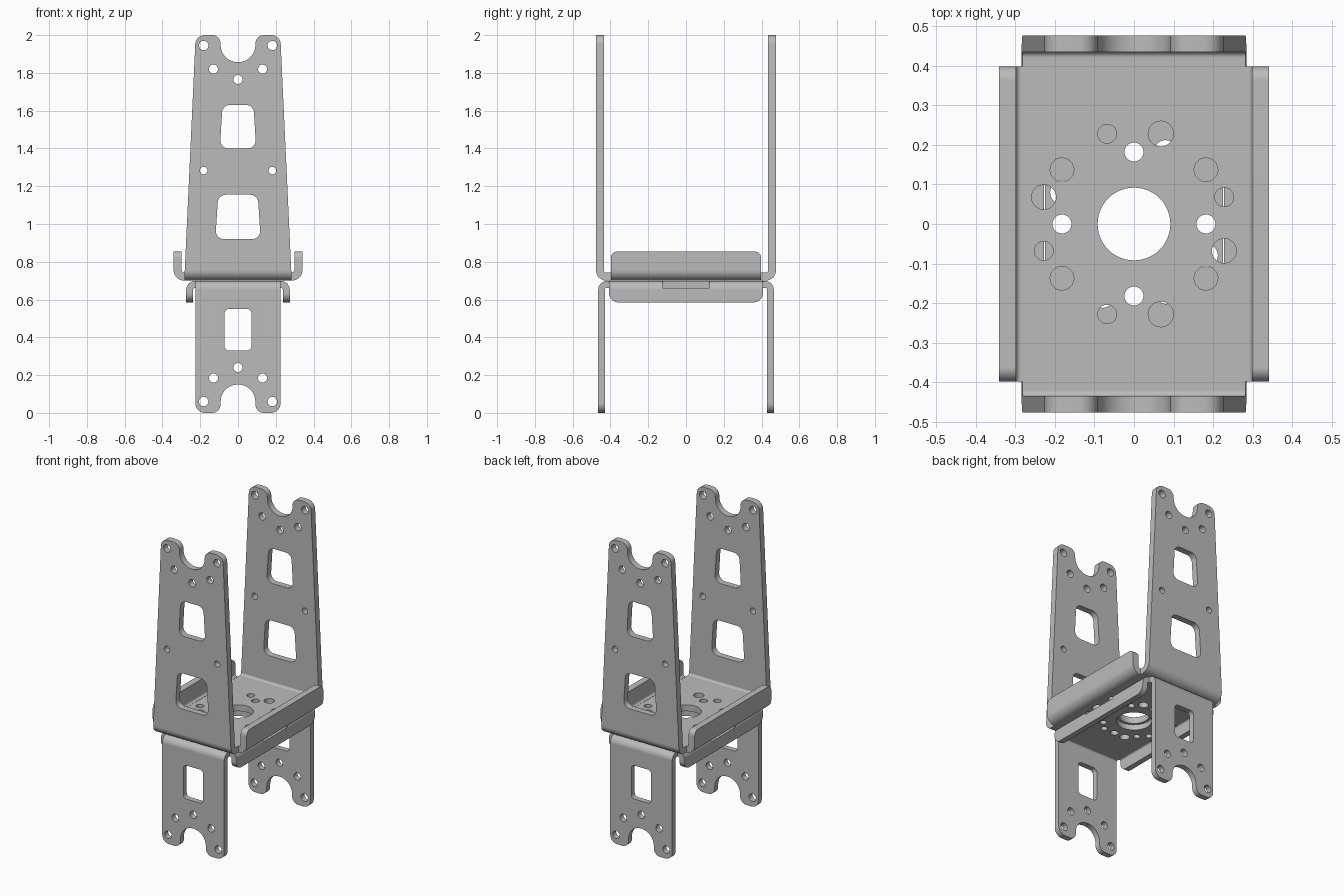
import bpy, bmesh
from math import sin, cos, tan, pi, atan2
from mathutils import Vector

cube = bpy.data.objects.get("Cube")
if cube:
    bpy.data.objects.remove(cube, do_unlink=True)

steel = bpy.data.materials.new("grey_metal")
steel.use_nodes = True
GREY = (0.5, 0.5, 0.5, 1)
steel.diffuse_color = GREY
steel.node_tree.nodes["Principled BSDF"].inputs["Base Color"].default_value = GREY


# --- 2D outlines ---
def rounded(corners, steps=8):
    """Closed outline from (u, v, radius) corners."""
    out = []
    n = len(corners)
    for i, (u, v, r) in enumerate(corners):
        p = Vector((u, v))
        if r <= 0:
            pts = [p]
        else:
            a = (Vector(corners[i - 1][:2]) - p).normalized()
            b = (Vector(corners[(i + 1) % n][:2]) - p).normalized()
            half = a.angle(b) / 2
            c = p + (a + b).normalized() * r / sin(half)
            s = p + a * r / tan(half) - c
            e = p + b * r / tan(half) - c
            t0 = atan2(s.y, s.x)
            dt = (atan2(e.y, e.x) - t0 + pi) % (2 * pi) - pi
            pts = [c + r * Vector((cos(t0 + dt * k / steps), sin(t0 + dt * k / steps)))
                   for k in range(steps + 1)]
        for q in pts:
            if not out or (q - out[-1]).length > 1e-4:
                out.append(q)
    return out


def circle(u, v, r, n=28):
    return [Vector((u + r * cos(2 * pi * k / n), v + r * sin(2 * pi * k / n))) for k in range(n)]


def window(z0, z1, w0, w1, r):
    return rounded([(-w0, z0, r), (w0, z0, r), (w1, z1, r), (-w1, z1, r)])


def both(u, v, r):
    return [circle(-u, v, r), circle(u, v, r)]


# --- solids ---
PLACE = {"x": lambda u, v, d: (d, u, v),
         "y": lambda u, v, d: (u, d, v),
         "z": lambda u, v, d: (u, v, d)}


def prisms(name, parts):
    """One mesh from (outline, axis, from, to) extrusions."""
    bm = bmesh.new()
    for pts, axis, d0, d1 in parts:
        face = bm.faces.new([bm.verts.new(PLACE[axis](p[0], p[1], d0)) for p in pts])
        ext = bmesh.ops.extrude_face_region(bm, geom=[face])
        vs = [g for g in ext["geom"] if isinstance(g, bmesh.types.BMVert)]
        bmesh.ops.translate(bm, verts=vs, vec=PLACE[axis](0, 0, d1 - d0))
    bmesh.ops.recalc_face_normals(bm, faces=bm.faces)
    me = bpy.data.meshes.new(name)
    bm.to_mesh(me)
    bm.free()
    me.materials.append(steel)
    ob = bpy.data.objects.new(name, me)
    bpy.context.collection.objects.link(ob)
    return ob


def select(ob):
    bpy.ops.object.select_all(action="DESELECT")
    ob.select_set(True)
    bpy.context.view_layer.objects.active = ob


def boolean(ob, operation, parts):
    cutter = prisms("cutter", parts)
    cutter.hide_render = True
    select(ob)
    mod = ob.modifiers.new("cut", "BOOLEAN")
    mod.operation, mod.solver, mod.object = operation, "EXACT", cutter
    bpy.ops.object.modifier_apply(modifier=mod.name)
    bpy.data.objects.remove(cutter, do_unlink=True)


def finish(ob):
    select(ob)
    bpy.ops.object.shade_smooth_by_angle(angle=pi / 6)
    mod = ob.modifiers.new("even_shading", "WEIGHTED_NORMAL")
    mod.keep_sharp = True


# --- sheet metal parts ---
def bracket(name, half_y, z, tip, t, bend, half_x, outline, leg_holes, base_holes):
    """U-shaped strip trimmed to the leg outline, then drilled."""
    zi = z + (t if tip > z else -t)
    i = half_y - t
    section = rounded([(-half_y, tip, 0), (-half_y, z, bend), (half_y, z, bend), (half_y, tip, 0),
                       (i, tip, 0), (i, zi, bend - t), (-i, zi, bend - t), (-i, tip, 0)])
    ob = prisms(name, [(section, "x", -half_x, half_x)])
    boolean(ob, "INTERSECT", [(outline, "y", -1, 1)])
    boolean(ob, "DIFFERENCE", [(h, "y", -1, 1) for h in leg_holes]
            + [(h, "z", z - 0.1, z + 0.1) for h in base_holes])
    finish(ob)


def flange(name, side, start, edge, z, tip, t, bend, half_y, corner, notch=None):
    """Bent side lip with rounded free corners."""
    zi = z + (t if tip > z else -t)
    i = edge - t
    far = 2 * z - tip
    section = rounded([(side * u, v, r) for u, v, r in
                       [(start, z, 0), (edge, z, bend), (edge, tip, 0),
                        (i, tip, 0), (i, zi, bend - t), (start, zi, 0)]])
    ob = prisms(name, [(section, "y", -half_y - 0.1, half_y + 0.1)])
    boolean(ob, "INTERSECT", [(rounded([(-half_y, far, 0), (half_y, far, 0),
                                        (half_y, tip, corner), (-half_y, tip, corner)]), "x", -1, 1)])
    if notch:
        boolean(ob, "DIFFERENCE", [(rounded([(-notch, zi, 0), (notch, zi, 0),
                                             (notch, far, 0), (-notch, far, 0)]), "x", -1, 1)])
    finish(ob)


# Upper bracket: tall tapered arms with a forked tip
arm = rounded([(-0.289, 0.6, 0), (0.289, 0.6, 0), (0.224, 2, 0.05), (0.092, 2, 0.045),
               (0.092, 1.857, 0.09), (-0.092, 1.857, 0.09), (-0.092, 2, 0.045), (-0.224, 2, 0.05)])
arm_holes = [window(0.92, 1.155, 0.12, 0.105, 0.042), window(1.4, 1.63, 0.096, 0.082, 0.042),
             circle(0, 1.765, 0.024)]
arm_holes += both(0.182, 1.945, 0.025) + both(0.13, 1.82, 0.024) + both(0.182, 1.283, 0.02)

cross = [circle(0, 0.182, 0.024), circle(0, -0.182, 0.024)] + both(0.182, 0, 0.024)
upper_base = [circle(0, 0, 0.092, 48)] + cross + both(0.182, 0.137, 0.03) + both(0.182, -0.137, 0.03)
for s in (1, -1):
    upper_base += [circle(-0.068 * s, 0.228 * s, 0.024 if s > 0 else 0.032),
                   circle(0.068 * s, 0.228 * s, 0.032 if s > 0 else 0.024),
                   circle(-0.228 * s, 0.068 * s, 0.031), circle(0.228 * s, 0.068 * s, 0.024)]
bracket("upper_bracket", 0.477, 0.7, 2.1, 0.042, 0.056, 0.285, arm, arm_holes, upper_base)

# Lower bracket: short straight legs with a forked foot
leg = rounded([(-0.225, 0.8, 0), (-0.225, 0, 0.05), (-0.092, 0, 0.045), (-0.092, 0.15, 0.09),
               (0.092, 0.15, 0.09), (0.092, 0, 0.045), (0.225, 0, 0.05), (0.225, 0.8, 0)])
leg_holes = [window(0.33, 0.55, 0.072, 0.072, 0.025), circle(0, 0.24, 0.024)]
leg_holes += both(0.182, 0.06, 0.025) + both(0.13, 0.185, 0.024)
lower_base = [circle(0, 0, 0.105, 48)] + cross
lower_base += both(0.13, 0.13, 0.02) + both(0.13, -0.13, 0.02)
for s in (1, -1):
    lower_base += [circle(0.08 * s, 0.182 * s, 0.03), circle(-0.182 * s, 0.08 * s, 0.03),
                   circle(-0.08 * s, 0.182 * s, 0.02), circle(0.182 * s, 0.08 * s, 0.02)]
bracket("lower_bracket", 0.465, 0.698, -0.1, 0.036, 0.046, 0.3, leg, leg_holes, lower_base)

# Side lips of both brackets
for side, word in ((1, "left"), (-1, "right")):
    flange("upper_flange_" + word, side, 0.281, 0.341, 0.7, 0.855, 0.043, 0.056, 0.398, 0.035)
    flange("lower_flange_" + word, side, 0.224, 0.274, 0.698, 0.585, 0.036, 0.046, 0.408, 0.05, 0.125)
